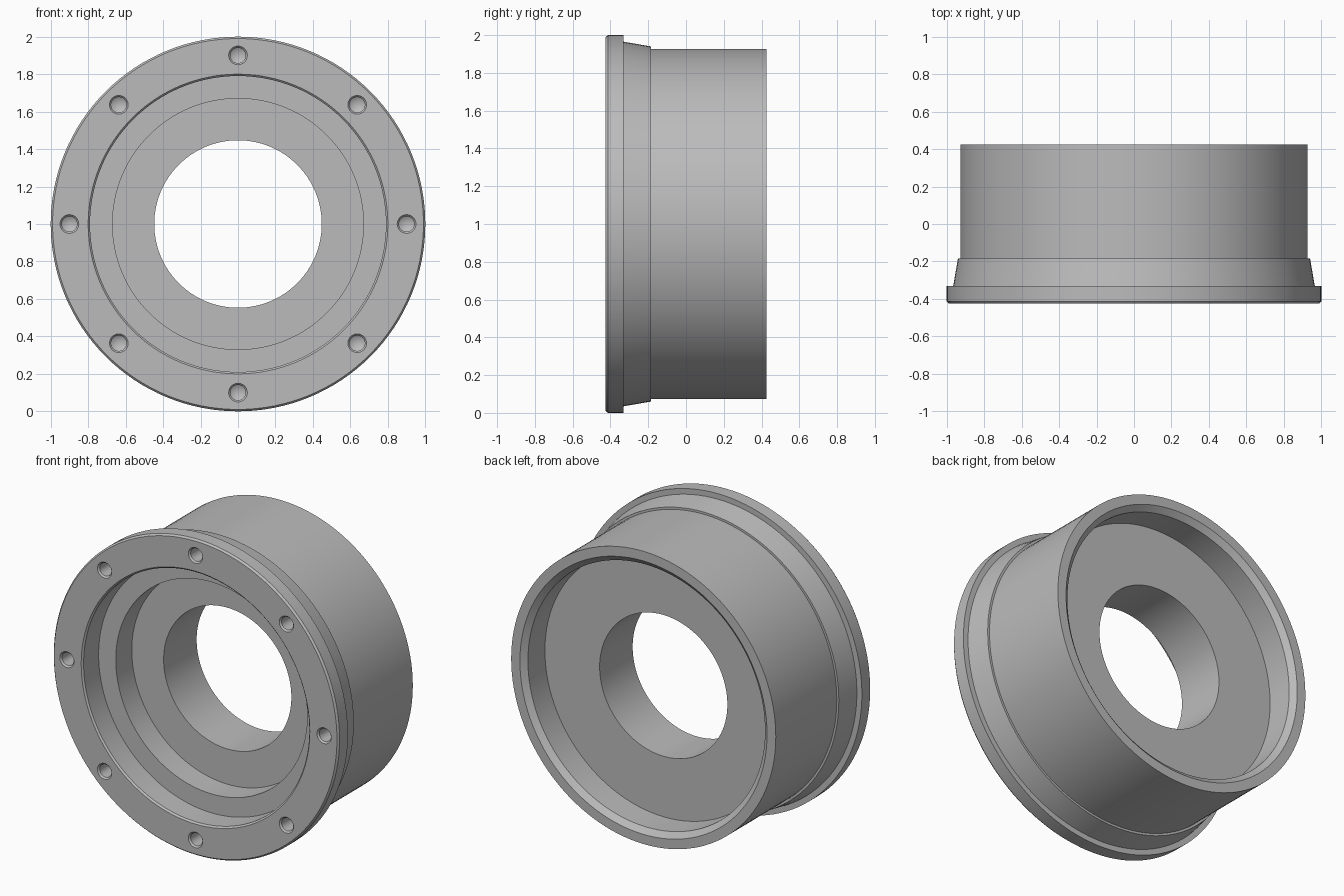
import bpy
import bmesh
from math import pi, cos, sin
from mathutils import Matrix, Vector

cube = bpy.data.objects.get("Cube")
if cube:
    bpy.data.objects.remove(cube, do_unlink=True)

steel = bpy.data.materials.new("plain_grey_metal")
steel.use_nodes = True
GREY = (0.5, 0.5, 0.5, 1)
steel.diffuse_color = GREY
steel.node_tree.nodes["Principled BSDF"].inputs["Base Color"].default_value = GREY


def revolve(bm, profile, segments, centre, closed):
    """Turn (radius, y) points around a y-parallel axis through centre."""
    rings = []
    for r, y in profile:
        if r == 0:
            rings.append([bm.verts.new(centre + Vector((0, y, 0)))] * segments)
            continue
        rings.append([bm.verts.new(centre + Vector((r * cos(a), y, r * sin(a))))
                      for a in (2 * pi * i / segments for i in range(segments))])
    pairs = list(zip(rings, rings[1:]))
    if closed:
        pairs.append((rings[-1], rings[0]))
    for a, b in pairs:
        for i in range(segments):
            j = (i + 1) % segments
            corners = list(dict.fromkeys((a[i], a[j], b[j], b[i])))
            bm.faces.new(corners)


def finish(name, bm):
    bmesh.ops.recalc_face_normals(bm, faces=bm.faces)
    mesh = bpy.data.meshes.new(name)
    bm.to_mesh(mesh)
    bm.free()
    mesh.materials.append(steel)
    obj = bpy.data.objects.new(name, mesh)
    bpy.context.collection.objects.link(obj)
    return obj


FRONT, BACK = -0.425, 0.425

# Flanged hub: outer skin from front to back, then recesses and bore
hub_profile = [
    (0.80, FRONT), (0.99, FRONT), (1.0, FRONT + 0.012),      # flange face
    (1.0, -0.33), (0.965, -0.33),                            # flange back
    (0.94, -0.185), (0.926, -0.185),                         # tapered shoulder
    (0.926, BACK), (0.865, BACK),                            # barrel and rear rim
    (0.83, BACK - 0.03), (0.83, 0.225), (0.447, 0.225),      # rear recess
    (0.447, -0.105), (0.67, -0.105),                         # bore, front floor
    (0.67, -0.265), (0.79, -0.265), (0.79, FRONT + 0.01),    # stepped recess
]
bm = bmesh.new()
revolve(bm, hub_profile, 128, Vector((0, 0, 1)), True)
hub = finish("flanged_hub", bm)

# Countersunk blind bolt holes with drill-point bottoms
drill_profile = [
    (0, FRONT - 0.03), (0.05, FRONT - 0.03), (0.05, FRONT),
    (0.041, FRONT + 0.01), (0.041, FRONT + 0.14), (0, FRONT + 0.165),
]
bm = bmesh.new()
for k in range(8):
    spot = Matrix.Rotation(k * pi / 4, 3, 'Y') @ Vector((0.9, 0, 0))
    revolve(bm, drill_profile, 32, spot + Vector((0, 0, 1)), False)
drills = finish("bolt_hole_cutter", bm)
drills.hide_render = True

cut = hub.modifiers.new("bolt_holes", 'BOOLEAN')
cut.operation = 'DIFFERENCE'
cut.solver = 'EXACT'
cut.object = drills

bpy.ops.object.select_all(action='DESELECT')
bpy.context.view_layer.objects.active = hub
hub.select_set(True)
bpy.ops.object.modifier_apply(modifier=cut.name)
bpy.data.objects.remove(drills, do_unlink=True)
bpy.ops.object.shade_smooth_by_angle(angle=pi / 9)
